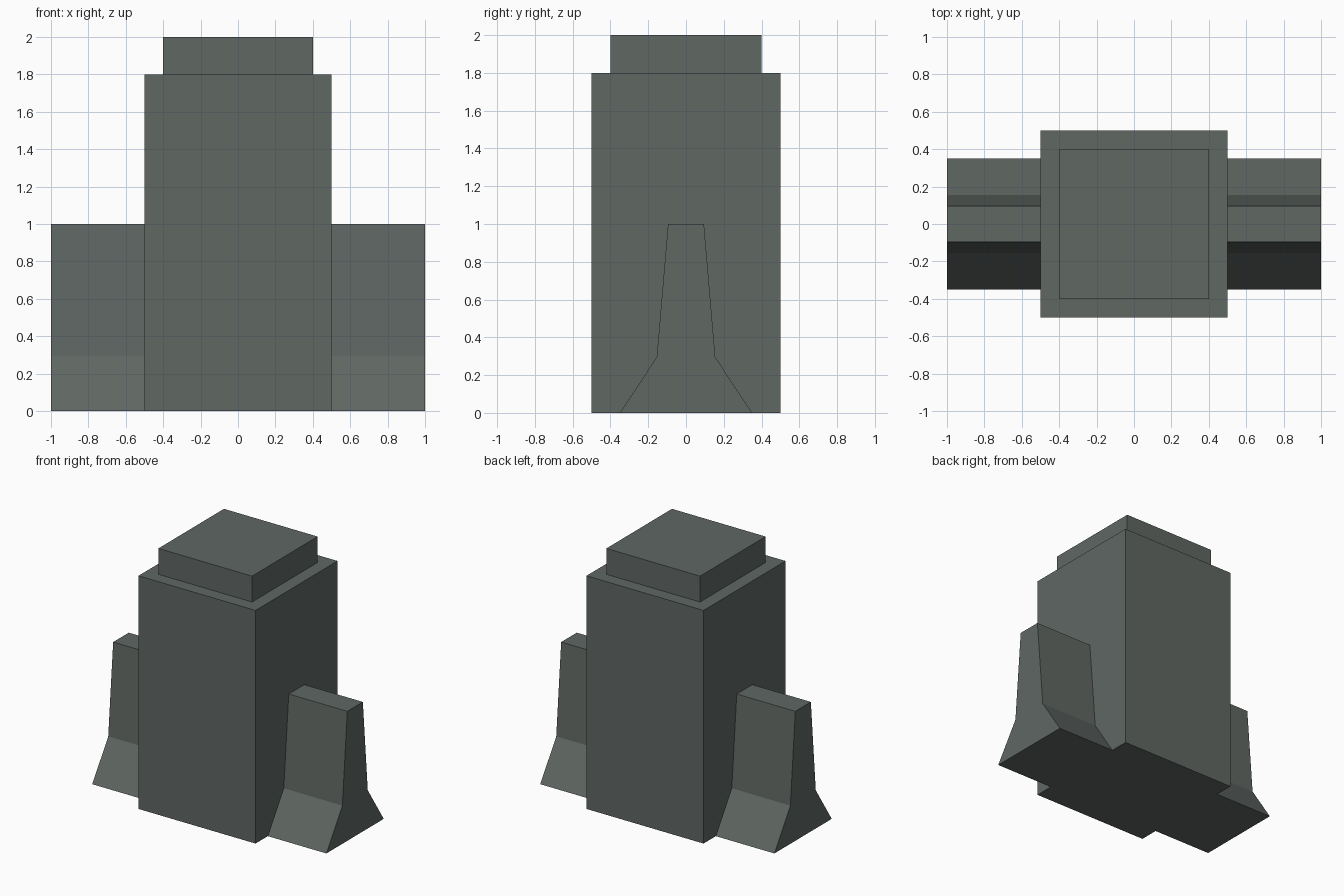
import bpy, bmesh

if "Cube" in bpy.data.objects:
    bpy.data.objects.remove(bpy.data.objects["Cube"])

stone = bpy.data.materials.new("grey_green_stone")
stone.diffuse_color = (0.115, 0.135, 0.124, 1.0)
stone.use_nodes = True
stone.node_tree.nodes["Principled BSDF"].inputs["Base Color"].default_value = stone.diffuse_color


def finish(name, bm):
    bmesh.ops.recalc_face_normals(bm, faces=bm.faces)
    mesh = bpy.data.meshes.new(name)
    bm.to_mesh(mesh)
    bm.free()
    mesh.materials.append(stone)
    obj = bpy.data.objects.new(name, mesh)
    bpy.context.collection.objects.link(obj)
    return obj


def extrude(name, profile, direction):
    """Close a profile into a face and extrude it into a solid."""
    bm = bmesh.new()
    face = bm.faces.new([bm.verts.new(p) for p in profile])
    new = bmesh.ops.extrude_face_region(bm, geom=[face])["geom"]
    bmesh.ops.translate(bm, vec=direction,
                        verts=[v for v in new if isinstance(v, bmesh.types.BMVert)])
    return finish(name, bm)


def square(half, z):
    return [(-half, -half, z), (half, -half, z), (half, half, z), (-half, half, z)]


# Square pillar with a smaller cap block on top
extrude("pillar", square(0.5, 0.0), (0, 0, 1.8))
extrude("pillar_cap", square(0.4, 1.8), (0, 0, 0.2))

# Barrier wall with a flared foot, running through the pillar along x
half_profile = [(0.35, 0.0), (0.155, 0.295), (0.095, 1.0)]
outline = half_profile + [(-y, z) for y, z in reversed(half_profile)]
extrude("barrier_wall", [(-1.0, y, z) for y, z in outline], (2, 0, 0))
